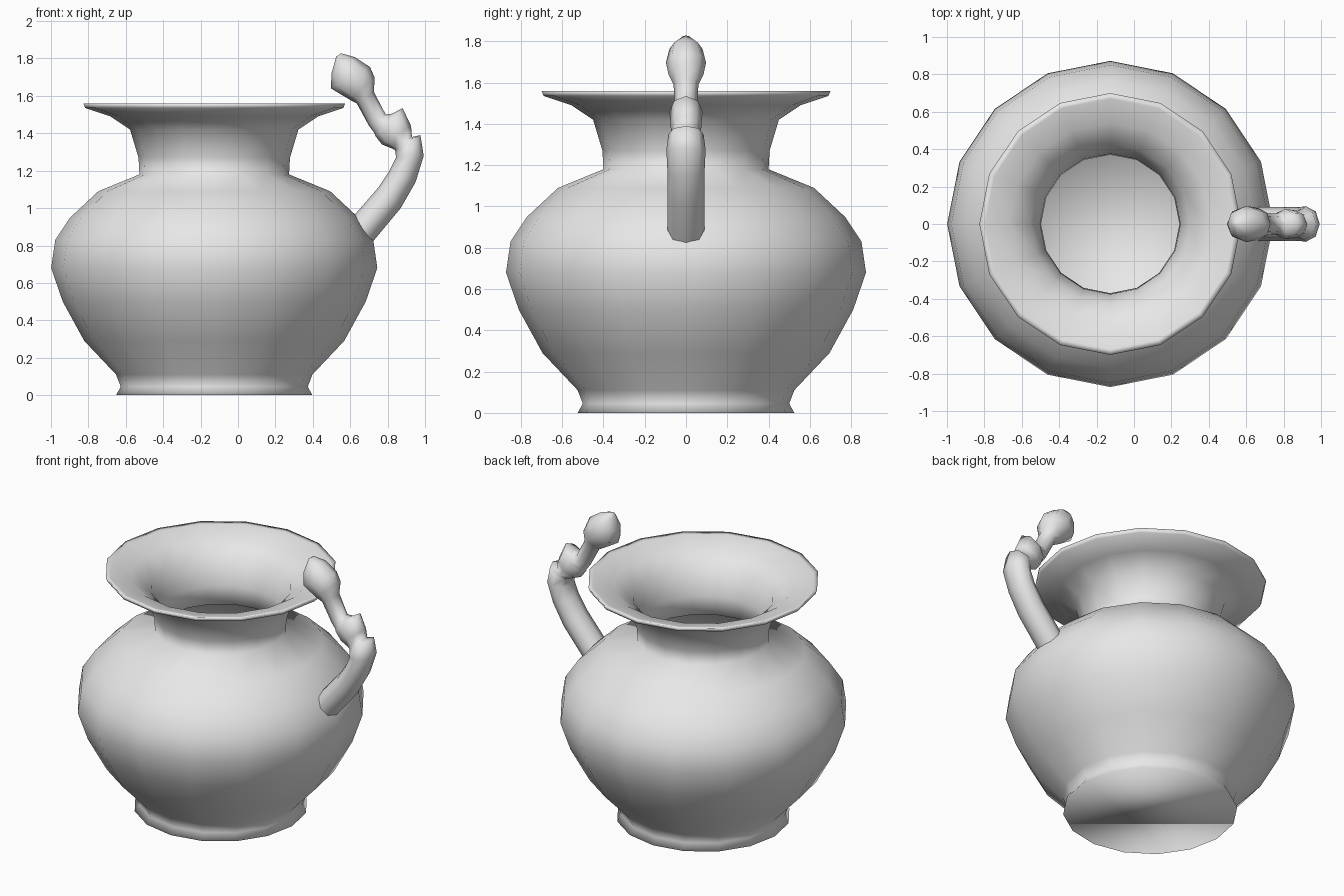
import bpy
import bmesh
from math import cos, sin, tau
from mathutils import Vector

cube = bpy.data.objects.get("Cube")
if cube:
    bpy.data.objects.remove(cube, do_unlink=True)

AXIS_X = -0.127

# Single clay colour
clay = bpy.data.materials.new("grey_clay")
clay.use_nodes = True
colour = (0.8, 0.8, 0.8, 1)
clay.diffuse_color = colour
clay.node_tree.nodes["Principled BSDF"].inputs["Base Color"].default_value = colour


def loft(name, rings):
    """Skin a series of equal rings, cap both ends and shade smoothly."""
    bm = bmesh.new()
    loops = [[bm.verts.new(p) for p in ring] for ring in rings]
    for low, high in zip(loops, loops[1:]):
        n = len(low)
        for i in range(n):
            j = (i + 1) % n
            bm.faces.new((low[i], low[j], high[j], high[i]))
    bm.faces.new(loops[0])
    bm.faces.new(loops[-1])
    bmesh.ops.recalc_face_normals(bm, faces=bm.faces)
    for face in bm.faces:
        face.smooth = True
    mesh = bpy.data.meshes.new(name)
    bm.to_mesh(mesh)
    bm.free()
    mesh.materials.append(clay)
    obj = bpy.data.objects.new(name, mesh)
    bpy.context.collection.objects.link(obj)
    return obj


def ring(centre, u, v, sides):
    """Ellipse with half axes u and v."""
    return [centre + u * cos(tau * i / sides) + v * sin(tau * i / sides)
            for i in range(sides)]


# Vase: (radius, height) up the outer wall, over the lip, down the inner wall
outer = [(.525, 0), (.5, .045), (.525, .11), (.695, .29), (.81, .5),
         (.872, .68), (.85, .83), (.77, .95), (.62, 1.09), (.4, 1.18),
         (.405, 1.27), (.45, 1.42), (.555, 1.49), (.69, 1.535), (.7, 1.56)]
inner = [(.67, 1.555), (.54, 1.52), (.425, 1.44), (.375, 1.28), (.37, 1.16),
         (.6, 1.06), (.745, .93), (.82, .82), (.842, .68), (.78, .51),
         (.67, .31), (.5, .12), (.47, .04)]
loft("vase_body", [ring(Vector((AXIS_X, 0, z)), Vector((r, 0, 0)),
                        Vector((0, r, 0)), 16) for r, z in outer + inner])

# Handle: inner edge x, z, outer edge x, z, half width
handle = [
    (.595, .93, .695, .79, .09), (.62, .96, .72, .82, .09),
    (.75, 1.11, .87, 1.0, .09), (.81, 1.2, .95, 1.14, .09),
    (.845, 1.27, .993, 1.28, .095), (.84, 1.31, .975, 1.39, .085),
    # collar
    (.82, 1.32, .93, 1.38, .07), (.77, 1.34, .925, 1.44, .075),
    (.735, 1.385, .88, 1.535, .08), (.73, 1.4, .825, 1.505, .06),
    # stem and knob
    (.7, 1.44, .79, 1.5, .055), (.635, 1.56, .727, 1.62, .06),
    (.6, 1.578, .73, 1.7, .085), (.497, 1.64, .706, 1.754, .097),
    (.5, 1.72, .625, 1.807, .08), (.525, 1.81, .55, 1.828, .02)]
rings = []
for ax, az, bx, bz, w in handle:
    a, b = Vector((ax, 0, az)), Vector((bx, 0, bz))
    rings.append(ring((a + b) / 2, (b - a) / 2, Vector((0, w, 0)), 8))
loft("handle", rings)
